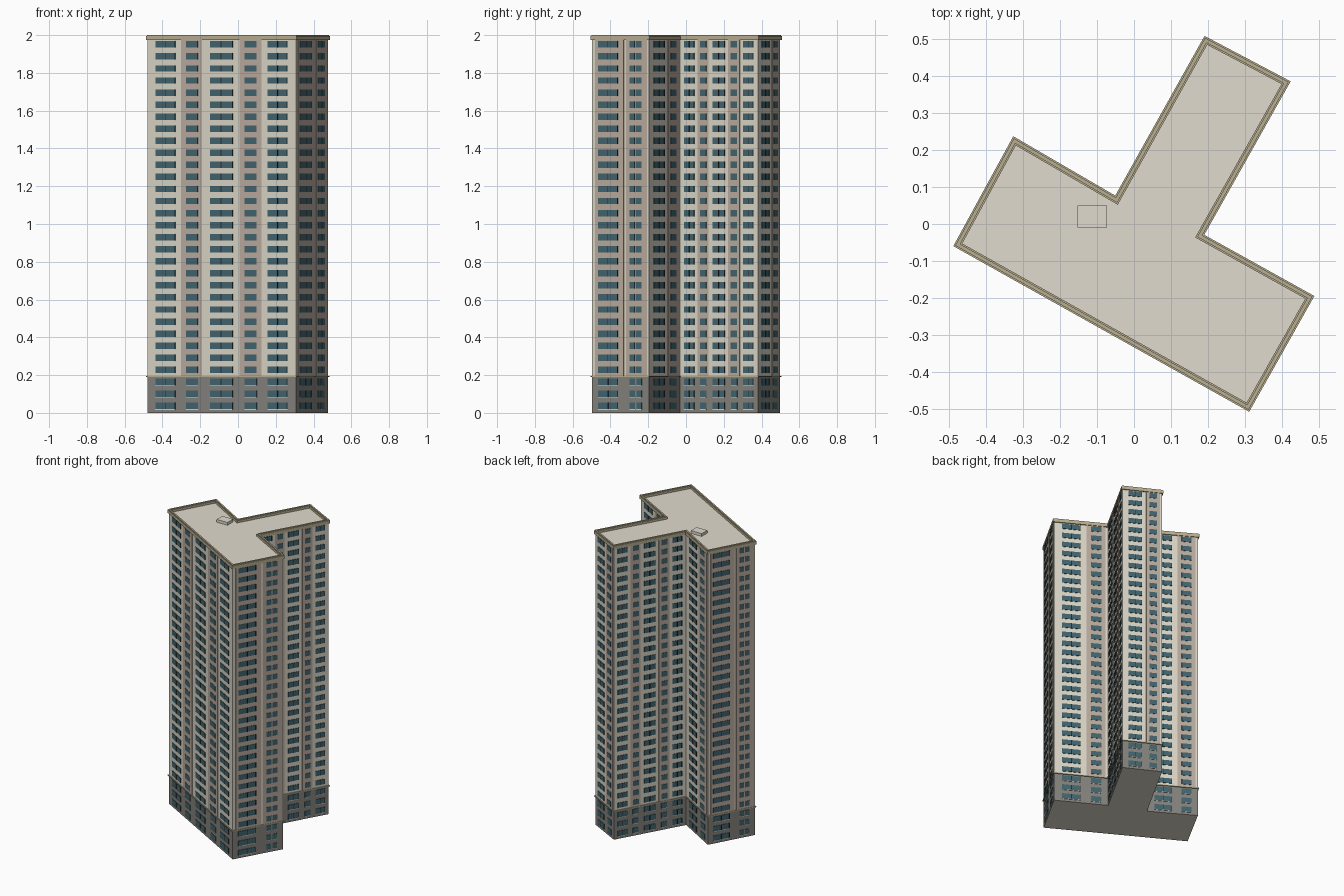
import bpy, bmesh
from mathutils import Vector

if "Cube" in bpy.data.objects:
    bpy.data.objects.remove(bpy.data.objects["Cube"])

def material(name, r, g, b):
    m = bpy.data.materials.new(name)
    m.diffuse_color = tuple(((c / 255 + 0.055) / 1.055) ** 2.4 for c in (r, g, b)) + (1,)
    m.use_nodes = True
    m.node_tree.nodes["Principled BSDF"].inputs["Base Color"].default_value = m.diffuse_color
    return m

CREAM = material("cream_wall", 218, 213, 198)
TAUPE = material("taupe_panel", 186, 171, 158)
GREY = material("grey_base", 132, 130, 124)
GLASS = material("blue_grey_glass", 66, 100, 110)
DARK = material("dark_frame", 38, 44, 46)
TRIM = material("olive_trim", 184, 174, 144)
ROOF = material("roof_grey", 224, 219, 205)
SILL = material("pale_sill", 205, 207, 203)

# T-shaped footprint, counterclockwise
PLAN = [Vector(p) for p in [(-0.478, -0.057), (0.308, -0.497), (0.477, -0.197), (0.18, -0.032),
                            (0.413, 0.382), (0.193, 0.498), (-0.048, 0.067), (-0.323, 0.227)]]

def offset(d):
    """Footprint moved outward by d with mitred corners."""
    out = []
    for i, p in enumerate(PLAN):
        a = (p - PLAN[i - 1]).normalized()
        b = (PLAN[(i + 1) % len(PLAN)] - p).normalized()
        na, nb = Vector((a.y, -a.x)), Vector((b.y, -b.x))
        out.append(p + (na + nb) * d / (1 + na.dot(nb)))
    return out

def finish(name, bm, mats):
    bmesh.ops.recalc_face_normals(bm, faces=bm.faces[:])
    me = bpy.data.meshes.new(name)
    bm.to_mesh(me)
    bm.free()
    for m in mats:
        me.materials.append(m)
    ob = bpy.data.objects.new(name, me)
    bpy.context.collection.objects.link(ob)
    return ob

def prism(name, d, z0, z1, mats):
    """Solid footprint; horizontal faces take the last material."""
    bm = bmesh.new()
    face = bm.faces.new([bm.verts.new((p.x, p.y, z0)) for p in offset(d)])
    ext = bmesh.ops.extrude_face_region(bm, geom=[face], use_keep_orig=True)["geom"]
    for v in ext:
        if isinstance(v, bmesh.types.BMVert):
            v.co.z = z1
    for f in bm.faces:
        if all(abs(v.co.z - f.verts[0].co.z) < 1e-6 for v in f.verts):
            f.material_index = len(mats) - 1
    return finish(name, bm, mats)

def ring(name, outer, inner, z0, z1, mat):
    """Closed rectangular band that follows the footprint."""
    bm = bmesh.new()
    loops = [[bm.verts.new((p.x, p.y, z)) for p in offset(d)]
             for d, z in ((outer, z0), (outer, z1), (inner, z1), (inner, z0))]
    n = len(PLAN)
    for k in range(4):
        a, b = loops[k], loops[(k + 1) % 4]
        for i in range(n):
            j = (i + 1) % n
            bm.faces.new((a[i], a[j], b[j], b[i]))
    return finish(name, bm, [mat])

def wall_box(bm, i, u0, u1, z0, z1, depth):
    """Box on wall i between two fractions of its length, standing out by depth."""
    p, q = PLAN[i], PLAN[(i + 1) % len(PLAN)]
    t = (q - p).normalized()
    n = Vector((t.y, -t.x))
    vs = []
    for z in (z0, z1):
        for u, d in ((u0, -0.003), (u1, -0.003), (u1, depth), (u0, depth)):
            c = p.lerp(q, u) + n * d
            vs.append(bm.verts.new((c.x, c.y, z)))
    for f in ((3, 2, 1, 0), (4, 5, 6, 7), (0, 1, 5, 4), (1, 2, 6, 5), (2, 3, 7, 6), (3, 0, 4, 7)):
        bm.faces.new([vs[k] for k in f])

# Main masses and trims
BASE_TOP, ROOF_Z = 0.19, 1.98
prism("base_floors", 0.0, 0.0, BASE_TOP, [GREY, ROOF])
prism("tower_walls", 0.0, BASE_TOP, ROOF_Z, [CREAM, ROOF])
ring("base_cornice", 0.006, -0.004, BASE_TOP, BASE_TOP + 0.006, TRIM)
ring("parapet", 0.007, -0.011, 1.974, 1.995, TRIM)
ring("parapet_coping", 0.003, -0.007, 1.99, 2.0, TRIM)

# Roof hatch
bpy.ops.mesh.primitive_cube_add(size=1, location=(-0.113, 0.02, 1.989))
hatch = bpy.context.object
hatch.name = "roof_hatch"
hatch.scale = (0.08, 0.06, 0.02)
hatch.data.materials.append(ROOF)

# Wall layouts: windows (start, end, on panel, split), then panel spans
LONG = ([(0.053, 0.187, 0, 1), (0.26, 0.34, 1, 0), (0.42, 0.573, 0, 1),
         (0.655, 0.735, 1, 0), (0.81, 0.943, 0, 1)], [(0.227, 0.367), (0.62, 0.767)])
SHORT = ([(0.15, 0.49, 0, 1), (0.68, 0.87, 1, 0)], [(0.6, 0.95)])
END = ([(0.11, 0.46, 1, 1), (0.667, 0.76, 1, 0), (0.785, 0.877, 1, 0)],
       [(0.06, 0.56), (0.6, 0.97)])
LAYOUT = [LONG, END, SHORT, LONG, SHORT, LONG, SHORT, END]

panels, glass, frames, sills = (bmesh.new() for _ in range(4))
for i, (windows, spans) in enumerate(LAYOUT):
    length = (PLAN[(i + 1) % len(PLAN)] - PLAN[i]).length
    for a, b in spans:
        wall_box(panels, i, a, b, BASE_TOP + 0.006, 1.974, 0.003)
    for row in range(31):
        z = 0.037 + row * 0.0638
        low = row < 3
        for a, b, on_panel, split in windows:
            d = 0.005 if on_panel and not low else 0.003
            wall_box(glass, i, a, b, z - 0.017, z + 0.017, d)
            if split:  # dark mullions at the middle and the right edge
                w = 0.0018 / length
                for u in ((a + b) / 2, b - w):
                    wall_box(frames, i, u - w, u + w, z - 0.017, z + 0.017, d + 0.0015)
            if low:
                wall_box(sills, i, a, b, z - 0.0205, z - 0.017, d + 0.001)

finish("facade_panels", panels, [TAUPE])
finish("windows", glass, [GLASS])
finish("window_mullions", frames, [DARK])
finish("base_window_sills", sills, [SILL])
